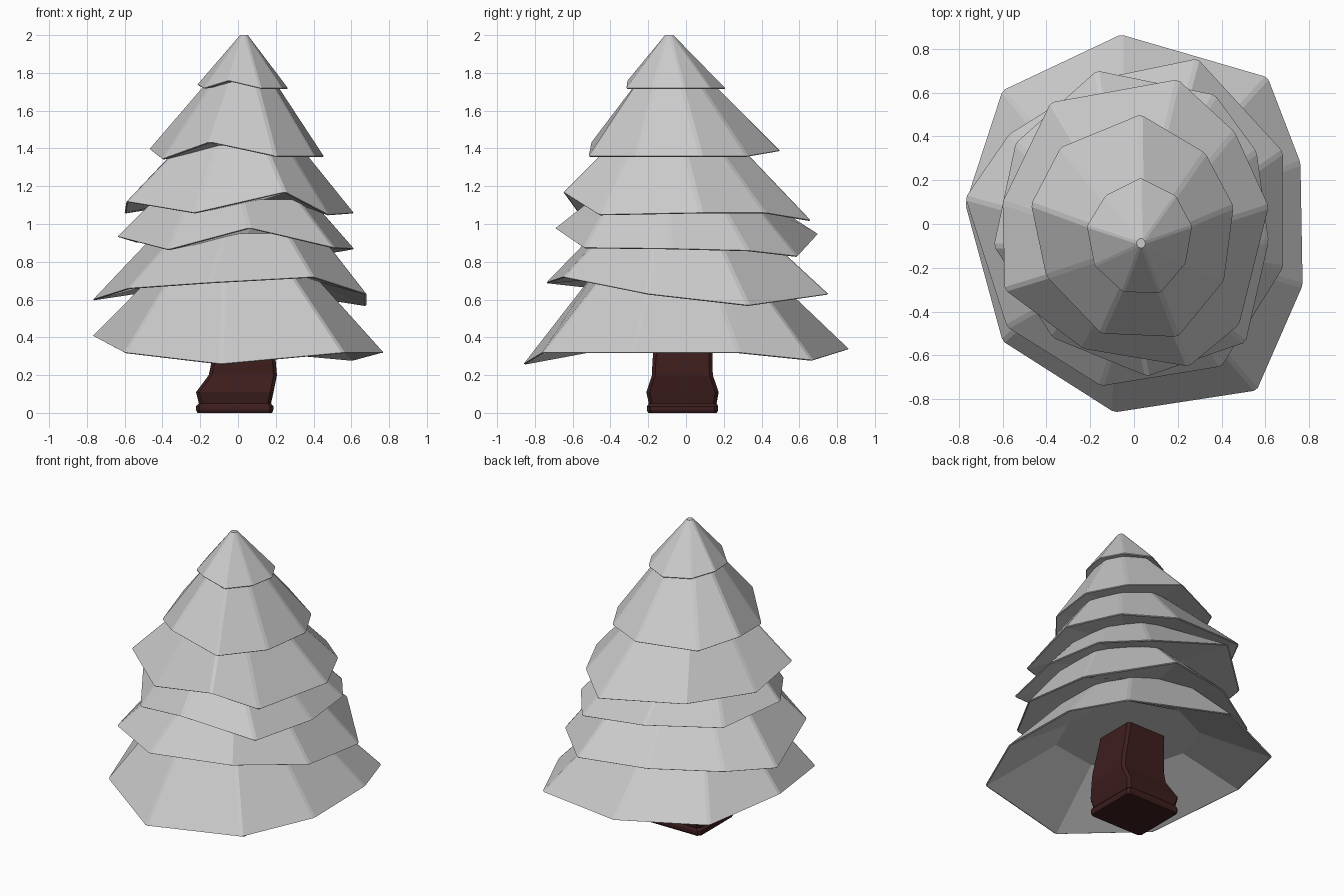
import bpy, bmesh

cube = bpy.data.objects.get("Cube")
if cube:
    bpy.data.objects.remove(cube)


def material(name, colour):
    m = bpy.data.materials.new(name)
    m.use_nodes = True
    m.diffuse_color = colour
    m.node_tree.nodes["Principled BSDF"].inputs["Base Color"].default_value = colour
    return m


needles = material("pale_foliage", (0.59, 0.59, 0.59, 1))
bark = material("dark_bark", (0.047, 0.0125, 0.0125, 1))


def finish(name, bm, mat):
    bmesh.ops.recalc_face_normals(bm, faces=bm.faces)
    mesh = bpy.data.meshes.new(name)
    bm.to_mesh(mesh)
    bm.free()
    mesh.materials.append(mat)
    ob = bpy.data.objects.new(name, mesh)
    bpy.context.collection.objects.link(ob)


def bridge(bm, low, high):
    n = len(low)
    for i in range(n):
        j = (i + 1) % n
        bm.faces.new((low[i], low[j], high[j], high[i]))


def tier(name, rim, centre, scale, top, ceiling):
    """Solid skirt: uneven rim drawn in to a flat top, with a shallow hollow below."""
    bm = bmesh.new()
    mx, my = (sum(p[k] for p in rim) / len(rim) for k in range(2))

    def ring(cx, cy, s, height):
        return [bm.verts.new((cx + (x - mx) * s, cy + (y - my) * s, height(z)))
                for x, y, z in rim]

    high = ring(*centre, scale, lambda z: top)
    edge = ring(mx, my, 1, lambda z: z)
    lip = ring(mx, my, 0.99, lambda z: z - 0.004)
    hollow = ring(mx, my, 0.5, lambda z: ceiling)
    bridge(bm, edge, high)
    bridge(bm, lip, edge)
    bridge(bm, hollow, lip)
    bm.faces.new(high)
    bm.faces.new(hollow)

    # Soften the outer ribs only
    ribs = [bm.edges.get((a, b)) for a, b in zip(edge, high)]
    bmesh.ops.bevel(bm, geom=ribs, offset=0.012, segments=1, affect='EDGES',
                    clamp_overlap=True)
    finish(name, bm, needles)


# Foliage tiers, from the bottom up; rims run around the trunk
tier("bottom_tier", [
    (-.06, .865, .34), (.61, .67, .28), (.76, .28, .32), (.77, -.28, .32),
    (.56, -.76, .32), (-.09, -.86, .26), (-.6, -.535, .32), (-.77, .09, .41),
    (-.6, .61, .35)], (.01, -.02), .53, .75, .53)
tier("second_tier", [
    (.29, .755, .63), (.68, .33, .57), (.68, -.2, .63), (.4, -.65, .72),
    (-.15, -.74, .69), (-.58, -.47, .66), (-.77, .12, .6), (-.57, .41, .63),
    (-.17, .66, .64)], (.01, -.03), .6, .95, .72)
tier("third_tier", [
    (-.17, .7, .95), (.37, .59, .83), (.56, .33, .86), (.615, -.08, .87),
    (.51, -.54, .875), (.06, -.695, .98), (-.37, -.52, .865), (-.64, -.1, .935),
    (-.54, .37, .905)], (.01, -.04), .66, 1.13, .95)
tier("fourth_tier", [
    (.2, .66, 1.02), (.46, .42, 1.06), (.615, .08, 1.06), (.48, -.46, 1.05),
    (.25, -.65, 1.17), (-.23, -.57, 1.06), (-.59, -.3, 1.12), (-.6, .1, 1.06),
    (-.38, .555, 1.095)], (.02, -.07), .46, 1.46, 1.13)
tier("fifth_tier", [
    (.03, .5, 1.39), (.325, .325, 1.36), (.455, .08, 1.36), (.41, -.26, 1.36),
    (.2, -.515, 1.36), (-.15, -.5, 1.435), (-.4, -.24, 1.345), (-.47, .09, 1.4),
    (-.335, .35, 1.365)], (.025, -.07), .33, 1.79, 1.405)
tier("top_tier", [
    (.03, .21, 1.72), (.19, .13, 1.72), (.265, -.01, 1.72), (.235, -.18, 1.72),
    (.12, -.315, 1.72), (-.05, -.31, 1.76), (-.18, -.19, 1.72), (-.215, -.01, 1.74),
    (-.13, .13, 1.72)], (.032, -.088), .09, 2.0, 1.745)

# Trunk: crooked square post; each level is z, left, right, front, back
levels = [(0, -.215, .18, -.2, .163), (.015, -.222, .187, -.207, .17),
          (.035, -.222, .187, -.207, .17), (.05, -.207, .175, -.197, .162),
          (.11, -.222, .188, -.21, .173), (.2, -.155, .206, -.18, .142),
          (.27, -.14, .2, -.178, .14), (.58, -.145, .145, -.15, .135)]
bm = bmesh.new()
c = 0.018
rings = []
for z, x0, x1, y0, y1 in levels:
    outline = [(x0 + c, y0), (x1 - c, y0), (x1, y0 + c), (x1, y1 - c),
               (x1 - c, y1), (x0 + c, y1), (x0, y1 - c), (x0, y0 + c)]
    rings.append([bm.verts.new((x, y, z)) for x, y in outline])
for low, high in zip(rings, rings[1:]):
    bridge(bm, low, high)
bm.faces.new(rings[0])
bm.faces.new(rings[-1])
finish("trunk", bm, bark)
